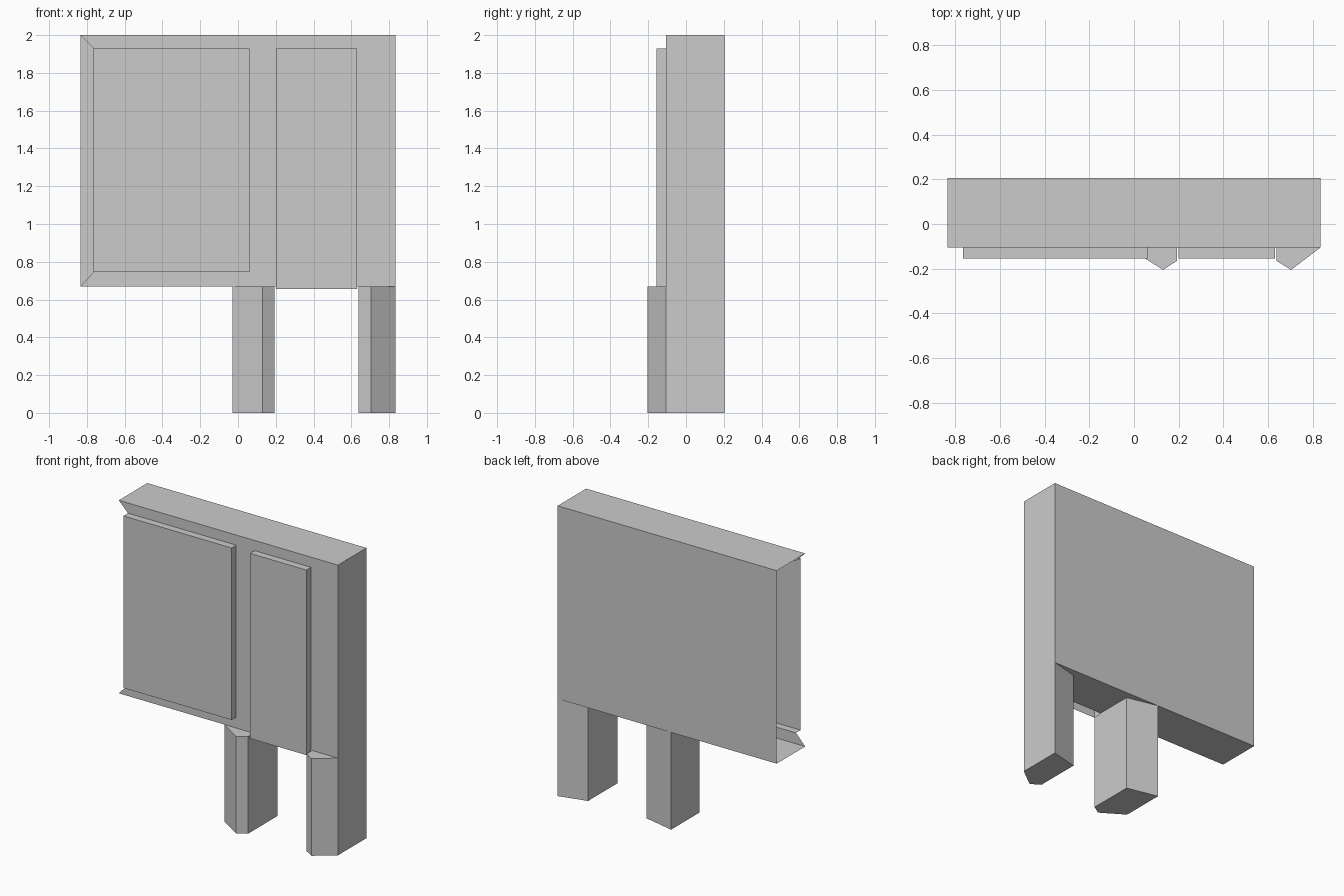
import bpy, bmesh

if "Cube" in bpy.data.objects:
    bpy.data.objects.remove(bpy.data.objects["Cube"])

BACK, FRONT, PANEL = 0.205, -0.105, -0.155   # depth planes
X, Z0, Z1 = 0.835, 0.67, 2.0                 # half width, underside, top


def build(name, faces):
    """Make an object from polygons, welding shared corners."""
    bm = bmesh.new()
    for pts in faces:
        bm.faces.new([bm.verts.new(p) for p in pts])
    bmesh.ops.remove_doubles(bm, verts=bm.verts, dist=0.0005)
    bmesh.ops.recalc_face_normals(bm, faces=bm.faces)
    me = bpy.data.meshes.new(name)
    bm.to_mesh(me)
    bm.free()
    ob = bpy.data.objects.new(name, me)
    bpy.context.collection.objects.link(ob)
    return ob


def panel(name, x0, x1, z0, z1, open_side):
    """Raised door panel: front sheet with rim walls, one rim side left open."""
    loop = [(x0, z0), (x1, z0), (x1, z1), (x0, z1)]
    faces = [[(x, PANEL, z) for x, z in loop]]
    for i in range(4):
        if i != open_side:
            (ax, az), (bx, bz) = loop[i], loop[(i + 1) % 4]
            faces.append([(ax, PANEL, az), (bx, PANEL, bz),
                          (bx, FRONT, bz), (ax, FRONT, az)])
    build(name, faces)


def post(name, outline):
    """Vertical post from a plan outline; cap only where it stands proud of the body."""
    n = len(outline)
    faces = [[(x, y, 0) for x, y in outline]]
    inner_x = outline[1][0]
    pts = outline + [outline[0]]
    for (ax, ay), (bx, by) in zip(pts[:n], pts[1:]):
        faces.append([(ax, ay, 0), (bx, by, 0), (bx, by, Z0), (ax, ay, Z0)])
    cap = [(inner_x, FRONT)] + outline[2:]
    faces.append([(x, y, Z0) for x, y in cap])
    build(name, faces)


# Main body: open left end, front frame cut out behind both panels
frame = [(-X, Z1), (X, Z1), (X, Z0), (0.63, Z0), (0.63, 1.93), (0.20, 1.93),
         (0.20, Z0), (-X, Z0), (-0.765, 0.745), (0.06, 0.745),
         (0.06, 1.93), (-0.765, 1.93)]
build("cabinet_body", [
    [(x, FRONT, z) for x, z in frame],
    [(-X, BACK, Z0), (X, BACK, Z0), (X, BACK, Z1), (-X, BACK, Z1)],
    [(-X, FRONT, Z1), (X, FRONT, Z1), (X, BACK, Z1), (-X, BACK, Z1)],
    [(X, FRONT, Z0), (X, BACK, Z0), (X, BACK, Z1), (X, FRONT, Z1)],
    [(-X, FRONT, Z0), (0.20, FRONT, Z0), (0.63, FRONT, Z0), (X, FRONT, Z0),
     (X, BACK, Z0), (-X, BACK, Z0)],
])

# Raised front panels
panel("left_panel", -0.765, 0.06, 0.745, 1.93, open_side=3)
panel("right_panel", 0.20, 0.63, 0.655, 1.93, open_side=0)

# Support posts, facing each other: outer x, inner x, front ridge x
for name, xo, xi, xr in (("middle_post", -0.03, 0.192, 0.13),
                         ("right_post", X, 0.638, 0.703)):
    post(name, [(xo, BACK), (xi, 0.155), (xi, -0.165), (xr, -0.205), (xo, FRONT)])
